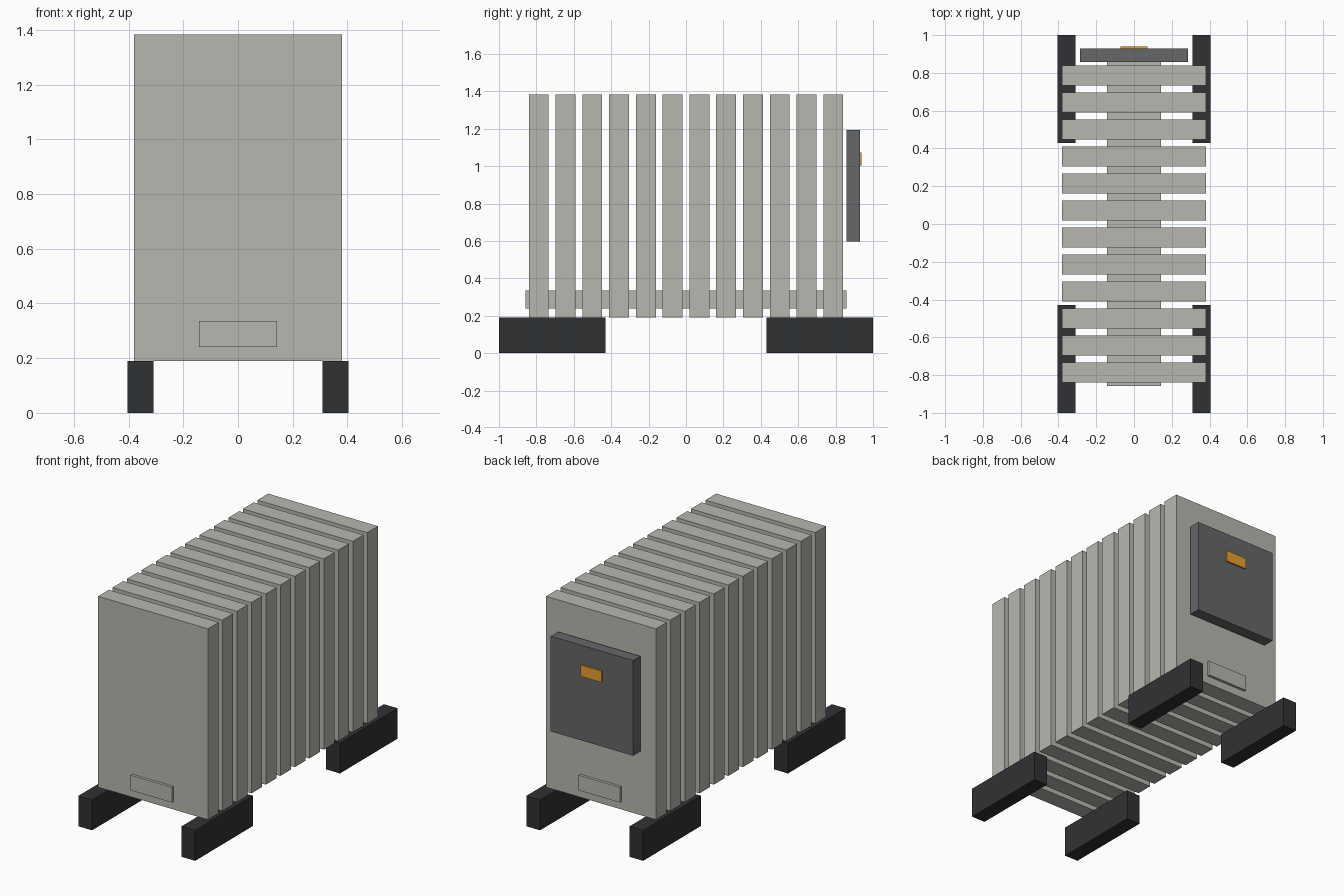
import bpy

if "Cube" in bpy.data.objects:
    bpy.data.objects.remove(bpy.data.objects["Cube"])


def material(name, color):
    m = bpy.data.materials.new(name)
    m.diffuse_color = (*color, 1)
    m.use_nodes = True
    m.node_tree.nodes["Principled BSDF"].inputs["Base Color"].default_value = m.diffuse_color
    return m


def box(name, lo, hi, mat):
    size = [b - a for a, b in zip(lo, hi)]
    mid = [(a + b) / 2 for a, b in zip(lo, hi)]
    bpy.ops.mesh.primitive_cube_add(size=1, location=mid)
    ob = bpy.context.object
    ob.name = name
    ob.scale = size
    bpy.ops.object.transform_apply(location=True, rotation=True, scale=True)
    ob.data.materials.append(mat)
    return ob


enamel = material("warm_grey", (0.48, 0.47, 0.43))
dark = material("dark_grey", (0.13, 0.135, 0.14))
black = material("black", (0.03, 0.031, 0.033))
orange = material("orange", (0.8, 0.35, 0.03))

# Row of radiator fins
COUNT, FIRST, HALF = 12, -0.787, 0.053
pitch = -2 * FIRST / (COUNT - 1)
for i in range(COUNT):
    y = FIRST + i * pitch
    box(f"fin_{i + 1}", (-0.38, y - HALF, 0.19), (0.38, y + HALF, 1.383), enamel)

# Lower channel joining the fins
box("lower_channel", (-0.142, -0.857, 0.24), (0.142, 0.857, 0.335), enamel)

# Control panel and switch on the back
box("control_panel", (-0.285, 0.857, 0.598), (0.285, 0.929, 1.193), dark)
box("power_switch", (-0.072, 0.925, 1.003), (0.072, 0.939, 1.074), orange)

# Four feet
for sx, side in ((-1, "left"), (1, "right")):
    for sy, end in ((-1, "front"), (1, "back")):
        xs = sorted((sx * 0.309, sx * 0.404))
        ys = sorted((sy * 0.43, sy * 1.0))
        box(f"{end}_{side}_foot", (xs[0], ys[0], 0), (xs[1], ys[1], 0.19), black)
